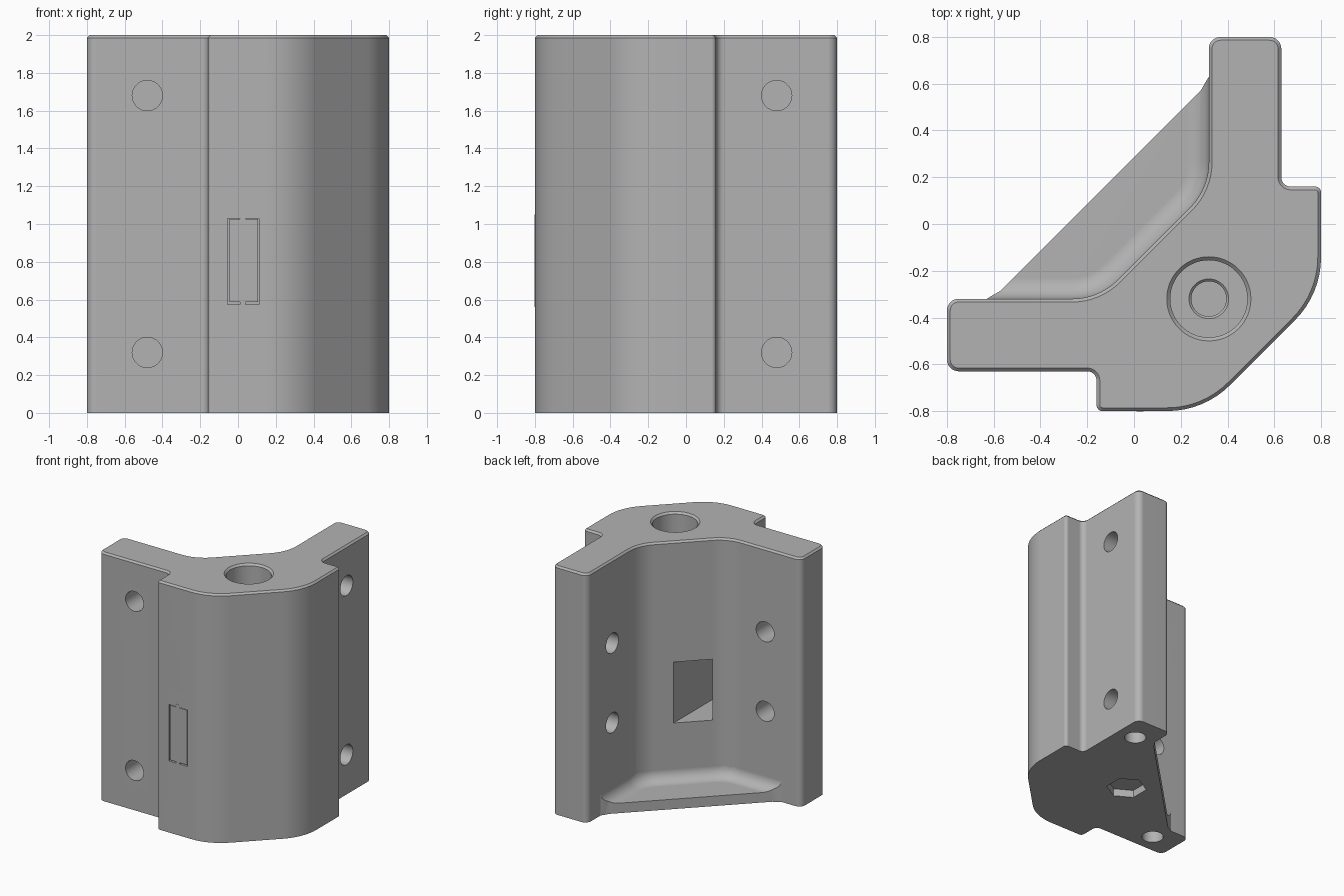
import bpy, bmesh, math
from mathutils import Vector, Matrix

old = bpy.data.objects.get("Cube")
if old:
    bpy.data.objects.remove(old, do_unlink=True)

GREY = (0.45, 0.45, 0.45, 1)
mat = bpy.data.materials.new("plain grey")
mat.use_nodes = True
mat.diffuse_color = GREY
mat.node_tree.nodes["Principled BSDF"].inputs["Base Color"].default_value = GREY


def rounded(corners, steps=8):
    """Outline from (x, y, radius) corners, each replaced by a tangent arc."""
    out = []
    n = len(corners)
    for i, (x, y, r) in enumerate(corners):
        p = Vector((x, y))
        if r == 0:
            out.append(p)
            continue
        a = (Vector(corners[i - 1][:2]) - p).normalized()
        b = (Vector(corners[(i + 1) % n][:2]) - p).normalized()
        half = a.angle(b) / 2
        start = p + a * r / math.tan(half)
        centre = p + (a + b).normalized() * r / math.sin(half)
        v = start - centre
        turn = math.pi - 2 * half
        if a.x * b.y - a.y * b.x > 0:
            turn = -turn
        for k in range(steps + 1):
            t = turn * k / steps
            c, s = math.cos(t), math.sin(t)
            out.append(centre + Vector((v.x * c - v.y * s, v.x * s + v.y * c)))
    return out


def finish(bm, name):
    bmesh.ops.recalc_face_normals(bm, faces=bm.faces)
    mesh = bpy.data.meshes.new(name)
    bm.to_mesh(mesh)
    bm.free()
    mesh.materials.append(mat)
    obj = bpy.data.objects.new(name, mesh)
    bpy.context.collection.objects.link(obj)
    return obj


def prism(name, outline, z0, z1, bevel_z=None, width=0, segments=1):
    """Extrude an outline; optionally bevel the rim lying at bevel_z."""
    bm = bmesh.new()
    face = bm.faces.new([bm.verts.new((p[0], p[1], z0)) for p in outline])
    res = bmesh.ops.extrude_face_region(bm, geom=[face])
    top = [g for g in res["geom"] if isinstance(g, bmesh.types.BMVert)]
    bmesh.ops.translate(bm, verts=top, vec=(0, 0, z1 - z0))
    bmesh.ops.recalc_face_normals(bm, faces=bm.faces)
    if bevel_z is not None:
        rim = [e for e in bm.edges if all(abs(v.co.z - bevel_z) < 1e-5 for v in e.verts)]
        bmesh.ops.bevel(bm, geom=rim, offset=width, segments=segments,
                        profile=0.5, affect='EDGES')
    return finish(bm, name)


def box(name, lo, hi):
    return prism(name, [(lo[0], lo[1]), (hi[0], lo[1]), (hi[0], hi[1]), (lo[0], hi[1])],
                 lo[2], hi[2])


def rod(name, start, end, r1, r2=None, sides=40):
    """Cylinder or cone between two points."""
    a, b = Vector(start), Vector(end)
    bm = bmesh.new()
    rot = (b - a).to_track_quat('Z', 'Y').to_matrix().to_4x4()
    bmesh.ops.create_cone(bm, cap_ends=True, segments=sides, radius1=r1,
                          radius2=r1 if r2 is None else r2, depth=(b - a).length,
                          matrix=Matrix.Translation((a + b) / 2) @ rot)
    return finish(bm, name)


def combine(target, tool, operation):
    bpy.context.view_layer.objects.active = target
    mod = target.modifiers.new(operation.lower(), 'BOOLEAN')
    mod.operation, mod.solver, mod.object = operation, 'EXACT', tool
    tool.hide_render = True
    bpy.ops.object.modifier_apply(modifier=mod.name)
    bpy.data.objects.remove(tool, do_unlink=True)


def mirror(p):
    """Reflect across the diagonal plane of symmetry."""
    return (-p[1], -p[0], p[2])


# Body: half profile, mirrored across the diagonal
half = [(-0.15, -0.32, 0.28), (-0.8, -0.32, 0.05), (-0.8, -0.63, 0.05),
        (-0.16, -0.63, 0.04), (-0.16, -0.8, 0.025), (0.3, -0.8, 0.38)]
profile = half + [mirror(p) for p in reversed(half)]
body = prism("corner_bracket", rounded(profile), 0, 2, bevel_z=2, width=0.014)

# Floor web between the arms, with a rounded fillet against the walls
edge = [(-0.15, -0.42, 0), (-0.645, -0.33, 0), (-0.605, -0.305, 0), (-0.57, -0.285, 0)]
web = prism("floor_web", edge + [mirror(p) for p in reversed(edge)], 0, 0.17)
void = rounded([(0.32, 1.2, 0), (0.32, 0.15, 0.28), (-0.15, -0.32, 0.28),
                (-1.2, -0.32, 0), (-1.2, 1.2, 0)])
combine(web, prism("web_cutter", void, 0.08, 0.5, bevel_z=0.08, width=0.09, segments=7),
        'DIFFERENCE')
combine(body, web, 'UNION')

# Stepped bore in the top, with chamfered rims
bx, by = 0.32, -0.32
cutters = [
    rod("bore", (bx, by, 1.4), (bx, by, 2.1), 0.165, sides=64),
    rod("bore_rim", (bx, by, 1.985), (bx, by, 2.015), 0.165, 0.195, 64),
    rod("pilot", (bx, by, 0.8), (bx, by, 1.5), 0.075),
    rod("pilot_rim", (bx, by, 1.39), (bx, by, 1.41), 0.075, 0.095),
]

# Blind holes in both arms: outer face, inner face and underside
holes = [((-0.48, -0.7, z), (-0.48, -0.43, z)) for z in (0.32, 1.68)]
holes += [((-0.48, -0.25, z), (-0.48, -0.52, z)) for z in (0.69, 1.33)]
holes += [((-0.58, -0.475, -0.1), (-0.58, -0.475, 0.2))]
for a, b in holes:
    cutters.append(rod("hole", a, b, 0.08))
    cutters.append(rod("hole", mirror(a), mirror(b), 0.08))

# Hexagonal recess underneath, inner window pocket and front panel recess
cutters.append(rod("hex_recess", (0.04, -0.04, -0.1), (0.04, -0.04, 0.06), 0.15, sides=6))
cutters.append(box("window", (-0.07, -0.72, 0.54), (0.135, 0.1, 1.03)))
cutters.append(box("panel_recess", (-0.055, -0.9, 0.575), (0.11, -0.78, 1.03)))
for cutter in cutters:
    combine(body, cutter, 'DIFFERENCE')

# Flush front panel with its narrow centre strip
panel = box("front_panel", (-0.046, -0.8, 0.586), (0.107, -0.775, 1.027))
strip = box("panel_strip", (0.01, -0.802, 0.56), (0.04, -0.78, 1.05))

# Smooth shading that keeps the corners crisp
for obj in (body, panel, strip):
    bpy.ops.object.select_all(action='DESELECT')
    obj.select_set(True)
    bpy.context.view_layer.objects.active = obj
    bpy.ops.object.shade_smooth_by_angle(angle=math.radians(30))
    weighted = obj.modifiers.new("weighted_normals", 'WEIGHTED_NORMAL')
    weighted.keep_sharp = True
